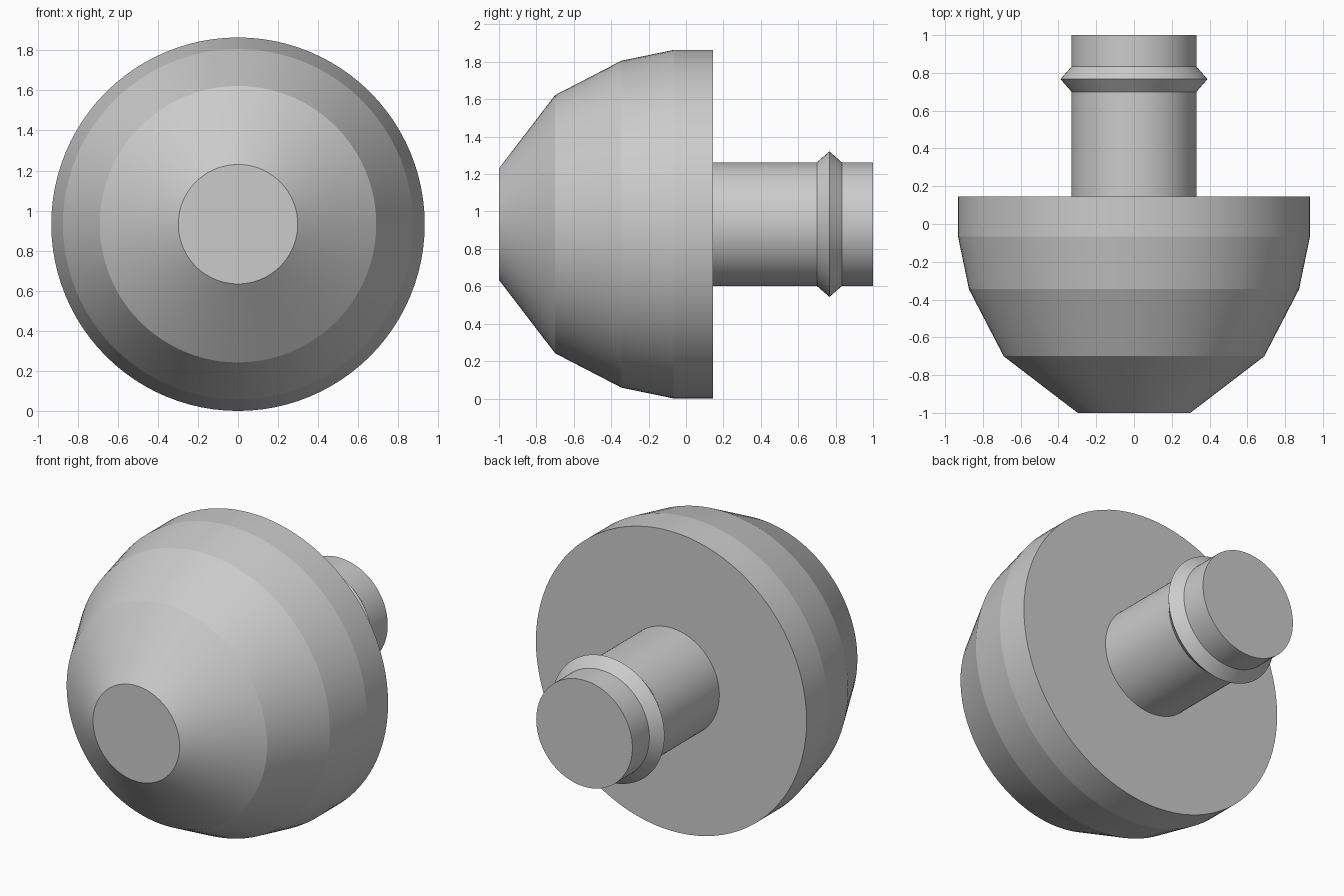
import bpy, bmesh
from math import cos, sin, tau, radians

if "Cube" in bpy.data.objects:
    bpy.data.objects.remove(bpy.data.objects["Cube"])

SIDES = 96
AXIS_Z = 0.932  # height of the horizontal turning axis


def lathe(name, profile):
    """Turn a (y, radius) profile around the y axis and cap both ends."""
    bm = bmesh.new()
    rings = []
    for y, r in profile:
        rings.append([bm.verts.new((r * cos(tau * i / SIDES), y,
                                    AXIS_Z + r * sin(tau * i / SIDES)))
                      for i in range(SIDES)])
    for a, b in zip(rings, rings[1:]):
        for i in range(SIDES):
            j = (i + 1) % SIDES
            bm.faces.new((a[i], a[j], b[j], b[i]))
    bm.faces.new(rings[0])
    bm.faces.new(rings[-1])
    bmesh.ops.recalc_face_normals(bm, faces=bm.faces)
    mesh = bpy.data.meshes.new(name)
    bm.to_mesh(mesh)
    bm.free()
    obj = bpy.data.objects.new(name, mesh)
    bpy.context.collection.objects.link(obj)
    # smooth around the turn, crisp between the bands
    bpy.ops.object.select_all(action='DESELECT')
    obj.select_set(True)
    bpy.context.view_layer.objects.active = obj
    bpy.ops.object.shade_smooth_by_angle(angle=radians(8))
    return obj


# Faceted dome with a flat front and flat back
lathe("domed_head", [(-1.0, 0.298), (-0.70, 0.69), (-0.345, 0.874),
                     (-0.065, 0.932), (0.145, 0.932)])

# Stem with its pointed retaining ridge
lathe("ridged_stem", [(0.145, 0.331), (0.70, 0.331), (0.767, 0.389),
                      (0.833, 0.331), (1.0, 0.331)])
